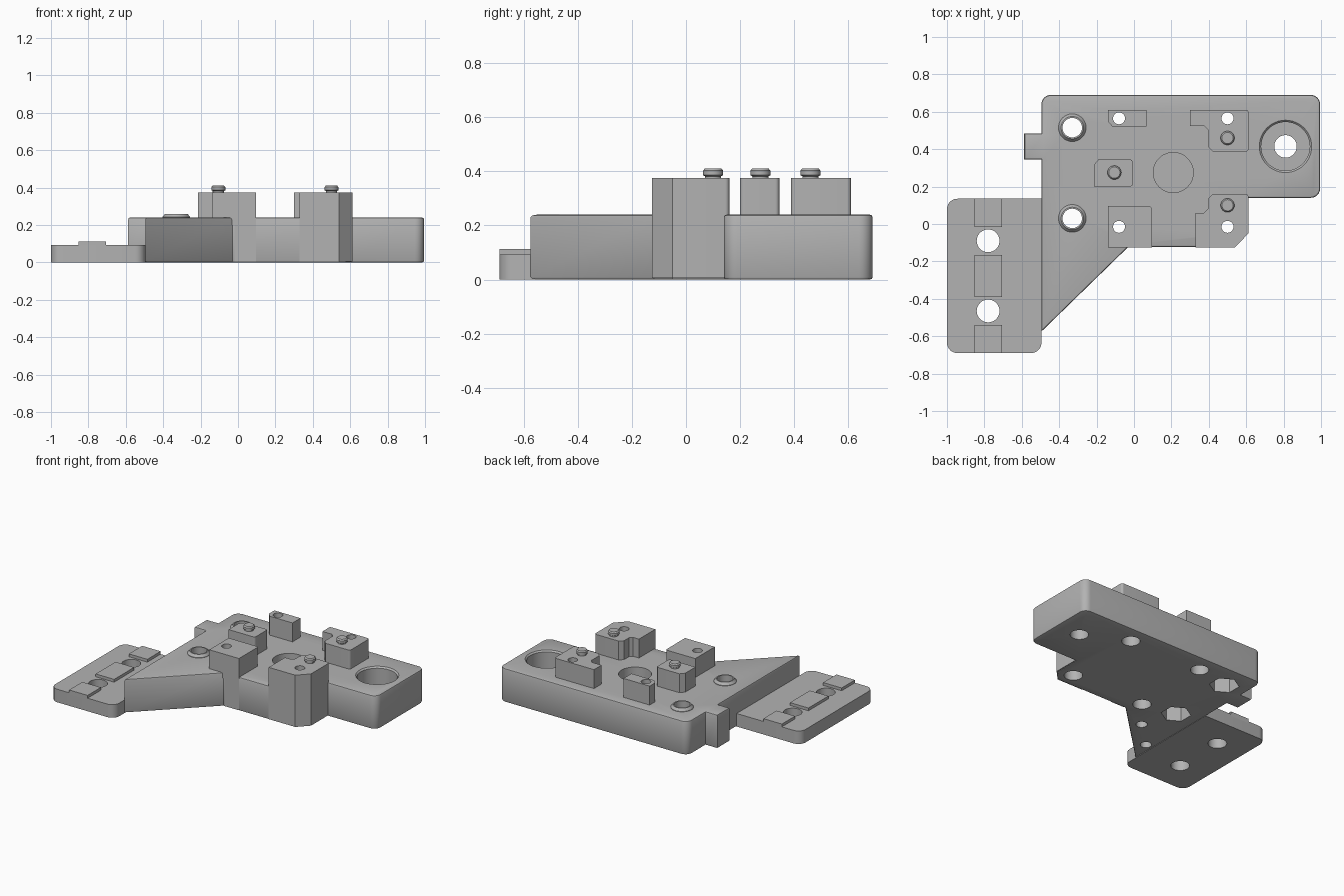
import bpy, bmesh, math
from mathutils import Vector

cube = bpy.data.objects.get("Cube")
if cube:
    bpy.data.objects.remove(cube)

GREY = (0.45, 0.45, 0.45, 1)
mat = bpy.data.materials.new("plain grey")
mat.use_nodes = True
mat.diffuse_color = GREY
mat.node_tree.nodes["Principled BSDF"].inputs["Base Color"].default_value = GREY


def finish(name, bm):
    bmesh.ops.recalc_face_normals(bm, faces=bm.faces)
    mesh = bpy.data.meshes.new(name)
    bm.to_mesh(mesh)
    bm.free()
    mesh.materials.append(mat)
    obj = bpy.data.objects.new(name, mesh)
    bpy.context.collection.objects.link(obj)
    return obj


def outline(corners, steps=6):
    """Polygon from (x, y[, radius]) corners, rounding those with a radius."""
    pts = []
    for i, c in enumerate(corners):
        p = Vector(c[:2])
        if len(c) < 3:
            pts.append(p)
            continue
        a = p + (Vector(corners[i - 1][:2]) - p).normalized() * c[2]
        b = p + (Vector(corners[(i + 1) % len(corners)][:2]) - p).normalized() * c[2]
        centre = a + b - p
        for k in range(steps + 1):
            t = k / steps * math.pi / 2
            pts.append(centre + (a - centre) * math.cos(t) + (b - centre) * math.sin(t))
    return pts


def slab(name, corners, z0, z1, bevel=0):
    bm = bmesh.new()
    base = bm.faces.new([bm.verts.new((p.x, p.y, z0)) for p in outline(corners)])
    top = bmesh.ops.extrude_face_region(bm, geom=[base])["geom"]
    bmesh.ops.translate(bm, vec=(0, 0, z1 - z0),
                        verts=[v for v in top if isinstance(v, bmesh.types.BMVert)])
    if bevel:
        rims = [e for e in bm.edges if abs(e.verts[0].co.z - e.verts[1].co.z) < 1e-5]
        bmesh.ops.bevel(bm, geom=rims, offset=bevel, segments=2, profile=0.5,
                        affect='EDGES')
    return finish(name, bm)


def rect(x0, y0, x1, y1, r=None):
    tail = (r,) if r else ()
    return [p + tail for p in ((x0, y0), (x1, y0), (x1, y1), (x0, y1))]


def lathe(bm, x, y, profile, n=32, turn=0):
    """Closed turned solid from (radius, height) pairs."""
    rings = []
    for r, z in profile:
        rings.append([bm.verts.new((x + r * math.cos(turn + k * math.tau / n),
                                    y + r * math.sin(turn + k * math.tau / n), z))
                      for k in range(n)])
    for lo, hi in zip(rings, rings[1:]):
        for k in range(n):
            j = (k + 1) % n
            bm.faces.new((lo[k], lo[j], hi[j], hi[k]))
    bm.faces.new(rings[0])
    bm.faces.new(rings[-1])


def turned(name, spots, profile, **kw):
    bm = bmesh.new()
    for x, y in spots:
        lathe(bm, x, y, profile, **kw)
    return finish(name, bm)


TOP, POST = 0.24, 0.375
bosses = [(-0.33, 0.515), (-0.33, 0.03)]
screws = [(-0.08, 0.565), (0.5, 0.565), (-0.08, -0.015), (0.5, -0.015)]
pins = [(0.5, 0.46), (0.5, 0.1), (-0.105, 0.275)]

# Main body with side tab and diagonal brace
body = slab("main_body", [
    (-0.495, -0.575), (-0.03, -0.122), (0.54, -0.122), (0.607, -0.05), (0.607, 0.14),
    (0.995, 0.14, 0.05), (0.995, 0.69, 0.05), (-0.495, 0.69, 0.05),
    (-0.495, 0.485), (-0.587, 0.485), (-0.587, 0.345), (-0.495, 0.345)], 0, TOP, 0.01)

# Low mounting flange and its pads
flange = slab("mounting_flange", [
    (-1, -0.69, 0.055), (-0.495, -0.69, 0.055), (-0.49, 0.135), (-1, 0.135, 0.055)], 0, 0.093)
for i, (y0, y1) in enumerate([(-0.69, -0.54), (-0.39, -0.165), (-0.015, 0.135)]):
    slab(f"flange_pad_{i + 1}", rect(-0.852, y0, -0.706, y1), 0.08, 0.113)

# Raised support posts; the front pair runs down the front wall
posts = [
    slab("back_right_post", [(-0.115, 0.52), (0.067, 0.52), (0.067, 0.61),
                             (-0.14, 0.61), (-0.14, 0.55)], 0.2, POST),
    slab("back_left_post", [(0.395, 0.415), (0.42, 0.388), (0.613, 0.388, 0.015),
                            (0.613, 0.61, 0.015), (0.3, 0.61), (0.3, 0.525),
                            (0.375, 0.525), (0.395, 0.505)], 0.2, POST),
    slab("middle_post", [(-0.215, 0.2), (-0.007, 0.2, 0.015), (-0.007, 0.345, 0.015),
                         (-0.19, 0.345), (-0.215, 0.315)], 0.2, POST),
    slab("front_right_post", [(-0.14, -0.125), (0.095, -0.125), (0.095, 0.095, 0.015),
                              (-0.14, 0.095)], 0.2, POST),
    slab("front_left_post", [(0.33, -0.125), (0.54, -0.125), (0.612, -0.05),
                             (0.612, 0.16, 0.015), (0.42, 0.16), (0.395, 0.135),
                             (0.395, 0.08), (0.375, 0.06), (0.33, 0.06)], 0.005, POST),
]
front_wall = slab("front_wall", rect(-0.02, -0.125, 0.095, -0.1), 0.005, 0.3)

# Locating pins with a narrow neck, and collars round the bolt holes
turned("locating_pins", pins, [(0.03, 0.36), (0.03, 0.382), (0.037, 0.386),
                               (0.037, 0.403), (0.03, 0.411)])
collars = turned("bolt_collars", bosses, [(0.074, 0.22), (0.074, 0.243), (0.06, 0.26)])

# Hole cutters
bm = bmesh.new()
for x, y in screws:
    lathe(bm, x, y, [(0.06, -0.1), (0.06, 0.12), (0.032, 0.12), (0.032, 0.5)])
for x, y in bosses:
    lathe(bm, x, y, [(0.052, -0.1), (0.052, 0.4)])
for y in (-0.09, -0.465):
    lathe(bm, -0.78, y, [(0.061, -0.1), (0.061, 0.3)])
lathe(bm, 0.81, 0.415, [(0.06, -0.1), (0.06, 0.09), (0.13, 0.09), (0.13, 0.23),
                        (0.15, 0.25), (0.15, 0.4)], n=48)
lathe(bm, 0.21, 0.275, [(0.107, 0.1), (0.107, 0.4)], n=48)
for x, y in [(-0.246, -0.216), (-0.436, -0.4)]:
    lathe(bm, x, y, [(0.037, -0.1), (0.037, 0.1)])
holes = finish("hole_cutter", bm)
nuts = turned("nut_pocket_cutter", bosses, [(0.098, -0.1), (0.098, 0.1)],
              n=6, turn=math.pi / 6)


def cut(obj, cutter):
    mod = obj.modifiers.new("holes", 'BOOLEAN')
    mod.operation, mod.solver, mod.object = 'DIFFERENCE', 'EXACT', cutter
    with bpy.context.temp_override(object=obj, active_object=obj, selected_objects=[obj]):
        bpy.ops.object.modifier_apply(modifier=mod.name)


cut(body, nuts)
for part in [body, flange, collars] + posts:
    cut(part, holes)
for cutter in (holes, nuts):
    bpy.data.objects.remove(cutter)

# Smooth curved walls, keep corners crisp
for obj in bpy.context.collection.objects:
    obj.select_set(obj.type == 'MESH')
bpy.context.view_layer.objects.active = body
bpy.ops.object.shade_smooth_by_angle(angle=math.radians(30))
